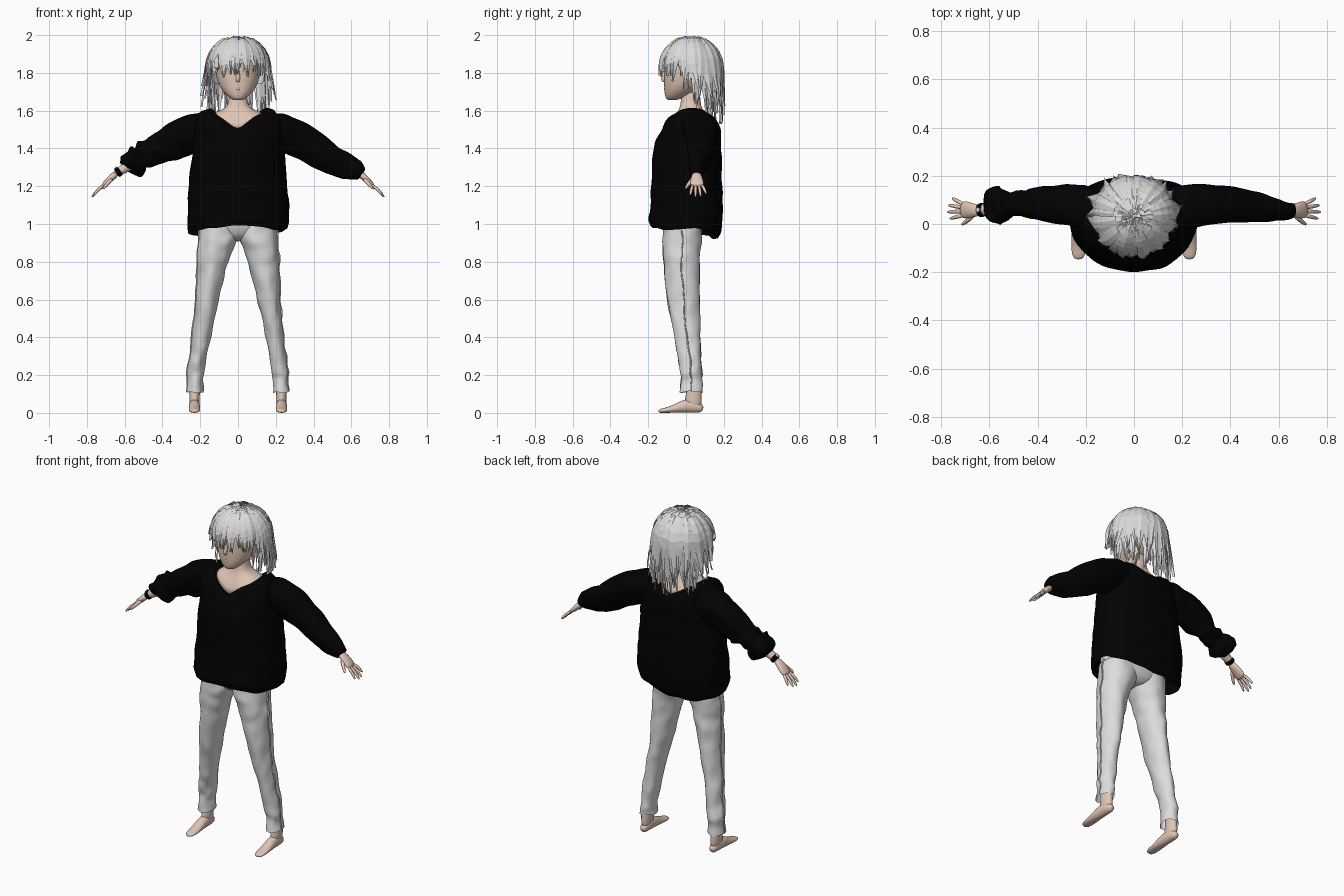
import bpy, bmesh, random
from math import sin, cos, pi, radians, copysign
from mathutils import Vector, Matrix, noise

random.seed(4)
if "Cube" in bpy.data.objects:
    bpy.data.objects.remove(bpy.data.objects["Cube"])


def material(name, r, g, b):
    m = bpy.data.materials.new(name)
    m.use_nodes = True
    m.diffuse_color = (r, g, b, 1)
    bsdf = m.node_tree.nodes["Principled BSDF"]
    bsdf.inputs["Base Color"].default_value = (r, g, b, 1)
    bsdf.inputs["Roughness"].default_value = 0.8
    return m


SKIN = material("skin", .75, .56, .46)
BLACK = material("black knit", .0005, .0005, .0005)
HAIR = material("silver hair", .7, .7, .7)
CLOTH = material("pale grey cloth", .72, .72, .72)


def finish(name, bm, mat, smooth=True, sub=1):
    bmesh.ops.recalc_face_normals(bm, faces=bm.faces)
    me = bpy.data.meshes.new(name)
    bm.to_mesh(me)
    bm.free()
    me.materials.append(mat)
    for f in me.polygons:
        f.use_smooth = smooth
    ob = bpy.data.objects.new(name, me)
    bpy.context.collection.objects.link(ob)
    if sub:
        ob.modifiers.new("Smooth surface", "SUBSURF").levels = sub
        ob.modifiers[0].render_levels = sub
    return ob


def spow(v, p):
    return copysign(abs(v) ** p, v)


def ring(cx, rx, yf, yb, zf, zs=None, zb=None, n=32, p=.85, mid=None):
    """Horizontal ring; height may differ at front, sides and back, mid is its widest y."""
    zs, zb = zf if zs is None else zs, zf if zb is None else zb
    mid = (yf + yb) / 2 if mid is None else mid
    pts = []
    for i in range(n):
        s, c = sin(2 * pi * i / n), cos(2 * pi * i / n)
        end, y = (zf, yf) if c > 0 else (zb, yb)
        pts.append(Vector((cx + rx * spow(s, p), mid + (y - mid) * abs(c) ** p,
                           zs + (end - zs) * (1 - abs(s)))))
    return pts


def loft(name, rings, mat, steps=1, wrinkle=0, freq=14, caps=(True, True), mirror=False):
    """Skin a list of rings, with optional cloth wrinkles."""
    full = [rings[0]]
    for a, b in zip(rings, rings[1:]):
        for k in range(1, steps + 1):
            full.append([p.lerp(q, k / steps) for p, q in zip(a, b)])
    side = -1 if mirror else 1
    bm = bmesh.new()
    rows = []
    for r in full:
        rows.append([])
        for p in r:
            q = Vector((p.x * side, p.y, p.z))
            q += noise.noise_vector(q * freq) * wrinkle
            rows[-1].append(bm.verts.new(q))
    n = len(rows[0])
    for a, b in zip(rows, rows[1:]):
        for i in range(n):
            bm.faces.new((a[i], a[(i + 1) % n], b[(i + 1) % n], b[i]))
    for want, row in zip(caps, (rows[0], rows[-1])):
        if want:
            bm.faces.new(row)
    return finish(name, bm, mat)


def tube(name, path, mat, ref=(0, 1, 0), n=16, taper=0, **kw):
    """Skin a path of (x, y, z, radius, sideways radius); taper narrows the underside."""
    pts = [Vector(p[:3]) for p in path]
    rings = []
    for i, p in enumerate(path):
        d = (pts[min(i + 1, len(pts) - 1)] - pts[max(i - 1, 0)]).normalized()
        u = d.cross(Vector(ref)).normalized()
        s = u.cross(d)
        rings.append([])
        for k in range(n):
            c, q = cos(2 * pi * k / n), sin(2 * pi * k / n)
            rings[-1].append(pts[i] + u * p[3] * c + s * p[4] * q * (1 + taper * c))
    return loft(name, rings, mat, **kw)


# Sweater body with a V neckline; the hem droops at the back right
hem = [ring(0, .262, -.19, .165, .985, .97, .92, p=.95, mid=.05),
       ring(0, .274, -.20, .19, 1.02, 1.0, .965, p=.95, mid=.05)]
for p in hem[0] + hem[1]:
    p.z += .13 * min(p.x, 0) * min(max(.4 + p.y * 4, 0), 1)
loft("sweater_body", hem + [
    ring(0, .27, -.19, .197, 1.1, p=.93, mid=.05),
    ring(0, .263, -.182, .188, 1.2, p=.93, mid=.05),
    ring(0, .25, -.178, .19, 1.35, p=.93, mid=.04),
    ring(0, .238, -.165, .19, 1.44, p=.9, mid=.03),
    ring(0, .228, -.135, .18, 1.475, 1.55, 1.50),
    ring(0, .195, -.122, .168, 1.485, 1.605, 1.52, p=.92),
    ring(0, .147, -.108, .155, 1.497, 1.612, 1.525, p=1),
], BLACK, steps=3, wrinkle=.015, caps=(False, False))

# Chest and neck
loft("chest_and_neck", [
    ring(0, .165, -.10, .15, 1.46, 1.57, 1.48, p=1),
    ring(0, .125, -.085, .13, 1.53, 1.592, 1.54),
    ring(0, .062, -.035, .085, 1.60, 1.612, 1.6),
    ring(0, .047, -.025, .075, 1.65),
    ring(0, .046, -.025, .075, 1.74)], SKIN)

# Sleeves: the left is loose to the wrist, the right is pushed up and rumpled
shoulder = [(.13, .055, 1.50, .085, .08), (.20, .068, 1.495, .10, .092), (.29, .08, 1.462, .104, .086)]
tube("left_sleeve", shoulder + [
    (.40, .08, 1.397, .094, .074), (.50, .07, 1.335, .078, .064), (.58, .06, 1.302, .068, .045),
    (.63, .056, 1.282, .054, .036), (.655, .055, 1.262, .034, .03)],
    BLACK, steps=3, wrinkle=.014, taper=.3)
tube("right_sleeve", shoulder + [
    (.40, .085, 1.41, .09, .07), (.455, .085, 1.378, .07, .048), (.49, .08, 1.365, .084, .052),
    (.515, .08, 1.348, .07, .05), (.54, .078, 1.335, .084, .075), (.565, .077, 1.328, .062, .088),
    (.585, .075, 1.32, .058, .075), (.605, .065, 1.30, .03, .03)],
    BLACK, steps=3, wrinkle=.028, freq=22, taper=.2, mirror=True)

# Fingers: root y, tip x, tip y, tip z
FINGERS = {"index": (.036, .765, .022, 1.152), "middle": (.052, .775, .05, 1.142),
           "ring": (.068, .77, .078, 1.145), "little": (.082, .755, .108, 1.16)}

for side, flip in (("left", False), ("right", True)):
    # Forearm, palm, fingers and thumb
    tube(side + "_forearm", [(.54, .07, 1.33, .032, .032), (.61, .06, 1.29, .025, .026),
                             (.655, .056, 1.26, .02, .023)], SKIN, mirror=flip)
    tube(side + "_palm", [(.64, .056, 1.27, .018, .022), (.665, .056, 1.25, .019, .03),
                          (.695, .058, 1.222, .016, .038), (.72, .06, 1.195, .011, .036)],
         SKIN, n=12, mirror=flip)
    for finger, (ry, tx, ty, tz) in FINGERS.items():
        root, tip = Vector((.705, ry, 1.21)), Vector((tx, ty, tz))
        mid = root.lerp(tip, .55) + Vector((.004, 0, .004))
        tube(f"{side}_{finger}_finger", [(*root, .01, .01), (*mid, .009, .009),
             (*root.lerp(tip, .9), .007, .007), (*tip, .003, .003)], SKIN, n=8, mirror=flip)
    tube(side + "_thumb", [(.665, .04, 1.243, .013, .013), (.69, .015, 1.215, .011, .011),
                           (.71, 0, 1.192, .008, .008), (.716, -.003, 1.185, .003, .003)],
         SKIN, n=8, mirror=flip)

    # Trouser leg with a rumpled cuff, and a raised seam down the outside
    leg = [(1.02, .098, .107, -.12, .085), (.93, .103, .106, -.125, .085), (.85, .124, .09, -.122, .075),
           (.75, .142, .077, -.115, .072), (.6, .162, .06, -.10, .075), (.45, .185, .05, -.074, .074),
           (.3, .21, .046, -.045, .08), (.21, .222, .046, -.033, .087), (.18, .223, .04, -.028, .085),
           (.11, .226, .043, -.035, .09)]
    loft(side + "_trouser_leg", [ring(cx, rx, yf, yb, z, n=24, p=1) for z, cx, rx, yf, yb in leg],
         CLOTH, steps=4, wrinkle=.01, freq=16, caps=(True, False), mirror=flip)
    tube(side + "_trouser_seam", [(cx + rx - .001, (yf + yb) / 2, z, .006, .004)
                                  for z, cx, rx, yf, yb in leg],
         CLOTH, n=6, steps=6, wrinkle=.01, freq=16, mirror=flip)

    # Ankle and foot
    loft(side + "_ankle", [ring(.23, rx, yf, yb, z, n=16, p=1) for z, rx, yf, yb in (
        (.02, .024, .0, .08), (.06, .028, -.012, .086), (.1, .028, .002, .082), (.17, .03, .0, .08))],
        SKIN, mirror=flip)
    tube(side + "_foot", [(.23, y, h / 2, h / 2, w) for y, h, w in (
        (.088, .03, .012), (.075, .05, .024), (.03, .08, .029), (-.02, .068, .03),
        (-.07, .038, .031), (-.115, .026, .03), (-.135, .022, .025), (-.147, .014, .014))],
        SKIN, ref=(1, 0, 0), mirror=flip)

# Hips
loft("trouser_hips", [ring(0, .045, -.06, .04, .908), ring(0, .12, -.10, .075, .94),
                      ring(0, .20, -.122, .088, .99), ring(0, .2, -.125, .1, 1.1)], CLOTH, steps=2)

# Watch on the right wrist
tube("watch_strap", [(.622, .059, 1.283, .027, .03), (.645, .057, 1.267, .026, .029)],
     BLACK, steps=3, mirror=True)
tube("watch_face", [(.646, .058, 1.293, .012, .012), (.651, .058, 1.299, .012, .012)],
     HAIR, n=12, mirror=True)

# Head
loft("head", [ring(0, rx, yf, yb, z, n=24, p=.95) for z, rx, yf, yb in (
    (1.655, .024, -.098, -.05), (1.668, .046, -.11, -.01), (1.70, .08, -.115, .05),
    (1.735, .102, -.117, .10), (1.78, .116, -.117, .14), (1.83, .123, -.115, .165),
    (1.89, .122, -.118, .165), (1.94, .095, -.085, .13), (1.965, .05, -.03, .08))], SKIN)
tube("nose", [(0, -.108, 1.825, .008, .008), (0, -.117, 1.79, .01, .01),
              (0, -.124, 1.765, .012, .013), (0, -.115, 1.75, .008, .01)], SKIN, ref=(1, 0, 0), n=10)
tube("mouth", [(-.024, -.106, 1.716, .002, .002), (0, -.114, 1.715, .008, .006),
               (.024, -.106, 1.716, .002, .002)], SKIN, n=8, steps=2)

# Hair cap, trimmed clear of the face
CROWN = Vector((0, .03, 1.825))
bm = bmesh.new()
bmesh.ops.create_uvsphere(bm, u_segments=24, v_segments=16, radius=.152,
                          matrix=Matrix.Translation(CROWN))
bmesh.ops.delete(bm, geom=[v for v in bm.verts if v.co.z < (1.85 if v.co.y < 0 else 1.72)],
                 context="VERTS")
finish("hair_cap", bm, HAIR, sub=0)


def add_lock(bm, angle, start, end_z, width, radius, flare):
    """A pointed, creased strand running over the scalp and hanging down."""
    start = radians(start)
    arc = radius * (pi / 2 - start)
    length = arc + max(CROWN.z - end_z, .01)
    rows, count = [], 9
    lean, twist = random.uniform(-.2, .2), random.uniform(-.009, .009)
    for i in range(count):
        t = i / (count - 1)
        d = length * t
        polar = min(start + d / radius, pi / 2)
        drop = max(d - arc, 0)
        a = angle + lean * t * t
        out = Vector((sin(a), -cos(a), 0))
        across = Vector((cos(a), sin(a), 0))
        r = radius * sin(polar) + drop * flare
        p = CROWN + out * r + Vector((0, 0, radius * 1.02 * cos(polar) - drop))
        w = width * min(1.1 * sin(polar) + .1, 2.4 * (1 - t) + .03)
        edge = across * w + out * twist * t
        lift = out * .006 * sin(polar) + Vector((0, 0, .004 * cos(polar)))
        rows.append([bm.verts.new(p - edge), bm.verts.new(p + lift), bm.verts.new(p + edge)])
    for a, b in zip(rows, rows[1:]):
        for k in (0, 1):
            bm.faces.new((a[k], a[k + 1], b[k + 1], b[k]))


# Layers of strands: count, start angle, shortening, radius, outward flare
bm = bmesh.new()
for count, start, lift, radius, flare in ((34, 4, 0, .157, .02), (32, 12, .02, .163, .05),
                                          (28, 22, .08, .167, .2)):
    for i in range(count):
        angle = -pi + 2 * pi * (i + random.uniform(.2, .8)) / count
        t = min(max((abs(angle) - radians(46)) / radians(80), 0), 1)
        end = 1.808 - .25 * t * t * (3 - 2 * t) + lift * t + random.uniform(-.035, .035)
        add_lock(bm, angle, start + random.uniform(-3, 8), end, random.uniform(.018, .03),
                 radius + random.uniform(-.005, .005), flare * abs(sin(angle)))
finish("hair_strands", bm, HAIR, smooth=False, sub=0)
